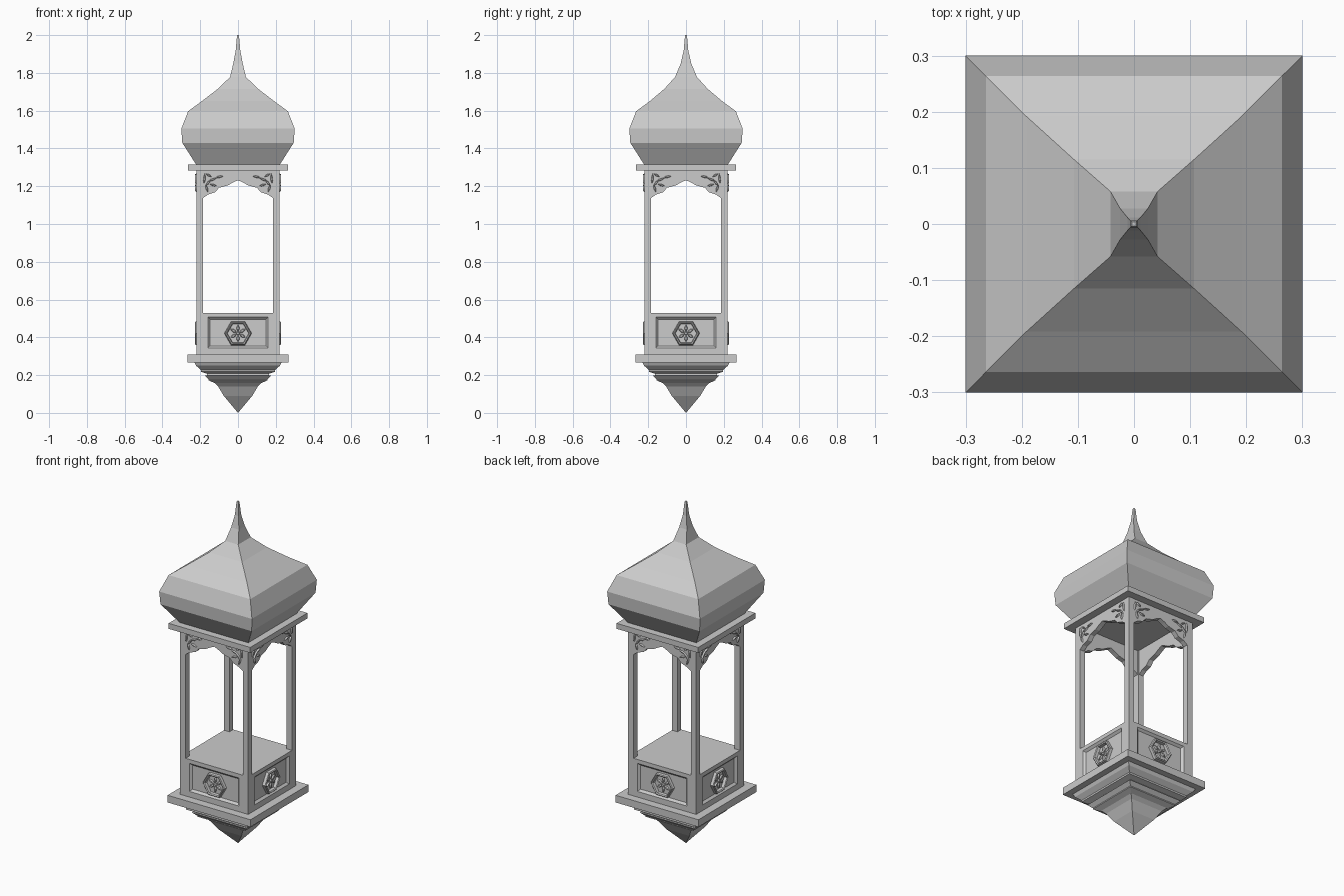
import bpy, bmesh, math
from mathutils import Matrix, Vector

if "Cube" in bpy.data.objects:
    bpy.data.objects.remove(bpy.data.objects["Cube"])


def finish(name, bm):
    bmesh.ops.remove_doubles(bm, verts=bm.verts, dist=0.00005)
    bmesh.ops.recalc_face_normals(bm, faces=bm.faces)
    me = bpy.data.meshes.new(name)
    bm.to_mesh(me)
    bm.free()
    ob = bpy.data.objects.new(name, me)
    bpy.context.collection.objects.link(ob)
    return ob


def loft(bm, rings, caps=True, closed=False):
    rows = [[bm.verts.new(p) for p in r] for r in rings]
    pairs = list(zip(rows, rows[1:]))
    if closed:
        pairs.append((rows[-1], rows[0]))
    for a, b in pairs:
        n = len(a)
        for i in range(n):
            bm.faces.new((a[i], a[(i + 1) % n], b[(i + 1) % n], b[i]))
    if caps:
        bm.faces.new(rows[0])
        bm.faces.new(rows[-1])


def square(hx, hy, z):
    return [(-hx, -hy, z), (hx, -hy, z), (hx, hy, z), (-hx, hy, z)]


def square_loft(name, prof):
    bm = bmesh.new()
    loft(bm, [square(p[0], p[-2], p[-1]) for p in prof])
    return finish(name, bm)


def four_sides(name, build):
    # build the front, then turn copies to the other three sides
    bm = bmesh.new()
    build(bm)
    geom = bm.verts[:] + bm.edges[:] + bm.faces[:]
    for k in (1, 2, 3):
        d = bmesh.ops.duplicate(bm, geom=geom)
        vs = [g for g in d["geom"] if isinstance(g, bmesh.types.BMVert)]
        bmesh.ops.rotate(bm, verts=vs, matrix=Matrix.Rotation(k * math.pi / 2, 3, 'Z'))
    return bm


# onion dome with spire: (half x, half y, z)
square_loft("dome", [
    (.22, .22, 1.312), (.295, .295, 1.43), (.30, .30, 1.505), (.264, .264, 1.597),
    (.192, .192, 1.65), (.107, .115, 1.715), (.042, .058, 1.778), (.025, .028, 1.85),
    (.012, .012, 1.92), (.006, .006, 1.99), (.004, .004, 2.0)])

# slabs above and below the cage
square_loft("cornice", [(.264, 1.283), (.264, 1.315)])
square_loft("base_slab", [(.268, .268), (.268, .31)])

# stepped pendant underneath
square_loft("pendant", [
    (.232, .27), (.222, .25), (.197, .228), (.197, .218), (.165, .208), (.165, .198),
    (.176, .198), (.155, .178), (.155, .172), (.124, .158), (.105, .14), (.075, .09), (0, 0)])


# base box with a recessed panel on each side
def base_side(bm):
    def rect(hx, z0, z1, y):
        return [(-hx, y, z0), (hx, y, z0), (hx, y, z1), (-hx, y, z1)]
    loft(bm, [rect(.22, .31, .53, -.22), rect(.16, .343, .507, -.22),
              rect(.148, .355, .495, -.208)], caps=False)
    bm.faces.new([bm.verts.new(p) for p in rect(.148, .355, .495, -.208)])


bm = four_sides("base_box", base_side)
for z in (.31, .53):
    bm.faces.new([bm.verts.new(p) for p in square(.22, .22, z)])
finish("base_box", bm)


# corner posts
def post(bm):
    loft(bm, [[(x * .035 + .185, y * .035 - .22, z) for x, y in
               ((0, 0), (1, 0), (1, 1), (0, 1))] for z in (.53, 1.283)])


finish("corner_posts", four_sides("posts", post))


# cusped arch panels
def arch(bm):
    half = [(.187, 1.136), (.16, 1.155), (.122, 1.168), (.1, 1.192),
            (.055, 1.204), (.03, 1.218)]
    line = half + [(0, 1.232)] + [(-x, z) for x, z in reversed(half)]
    line += [(-.187, 1.284), (.187, 1.284)]
    loft(bm, [[(x, y, z) for x, z in line] for y in (-.219, -.19)])


finish("arch_panels", four_sides("arches", arch))


# raised leaf: a pointed outline with a smaller top
def leaf(bm, x, z, ang, length, width, y0, y1):
    def ring(s, y):
        pts = ((-.5, 0), (-.15, -.4), (.15, -.4), (.5, 0), (.15, .4), (-.15, .4))
        c, n = math.cos(ang), math.sin(ang)
        return [(x + s * (u * length * c - v * width * n), y,
                 z + s * (u * length * n + v * width * c)) for u, v in pts]
    loft(bm, [ring(1, y0), ring(.6, y1)])


def spandrel(bm):
    leaves = [(.178, 1.24, 95, .06), (.158, 1.218, 130, .05), (.135, 1.235, 160, .05),
              (.165, 1.188, 75, .042), (.13, 1.206, 195, .04), (.098, 1.25, 170, .045),
              (.155, 1.258, 30, .035)]
    for s in (-1, 1):
        for x, z, a, l in leaves:
            r = math.radians(a)
            leaf(bm, s * x, z, r if s > 0 else math.pi - r, l, .014, -.218, -.228)


finish("spandrel_leaves", four_sides("leaves", spandrel))


# hexagon medallion ring and flower
def hexagon(r, y):
    return [(r * math.cos(k * math.pi / 3), y, .421 + r * math.sin(k * math.pi / 3))
            for k in range(6)]


def ring(bm):
    loft(bm, [hexagon(.073, -.206), hexagon(.071, -.224), hexagon(.066, -.228),
              hexagon(.059, -.224), hexagon(.056, -.206)], caps=False, closed=True)


def flower(bm):
    for k in range(6):
        a = k * math.pi / 3 + math.pi / 6
        leaf(bm, .027 * math.cos(a), .421 + .027 * math.sin(a), a, .038, .02, -.207, -.217)
    loft(bm, [hexagon(.011, -.207), hexagon(.007, -.219)])


finish("hexagon_rings", four_sides("rings", ring))
finish("hexagon_flowers", four_sides("flowers", flower))
